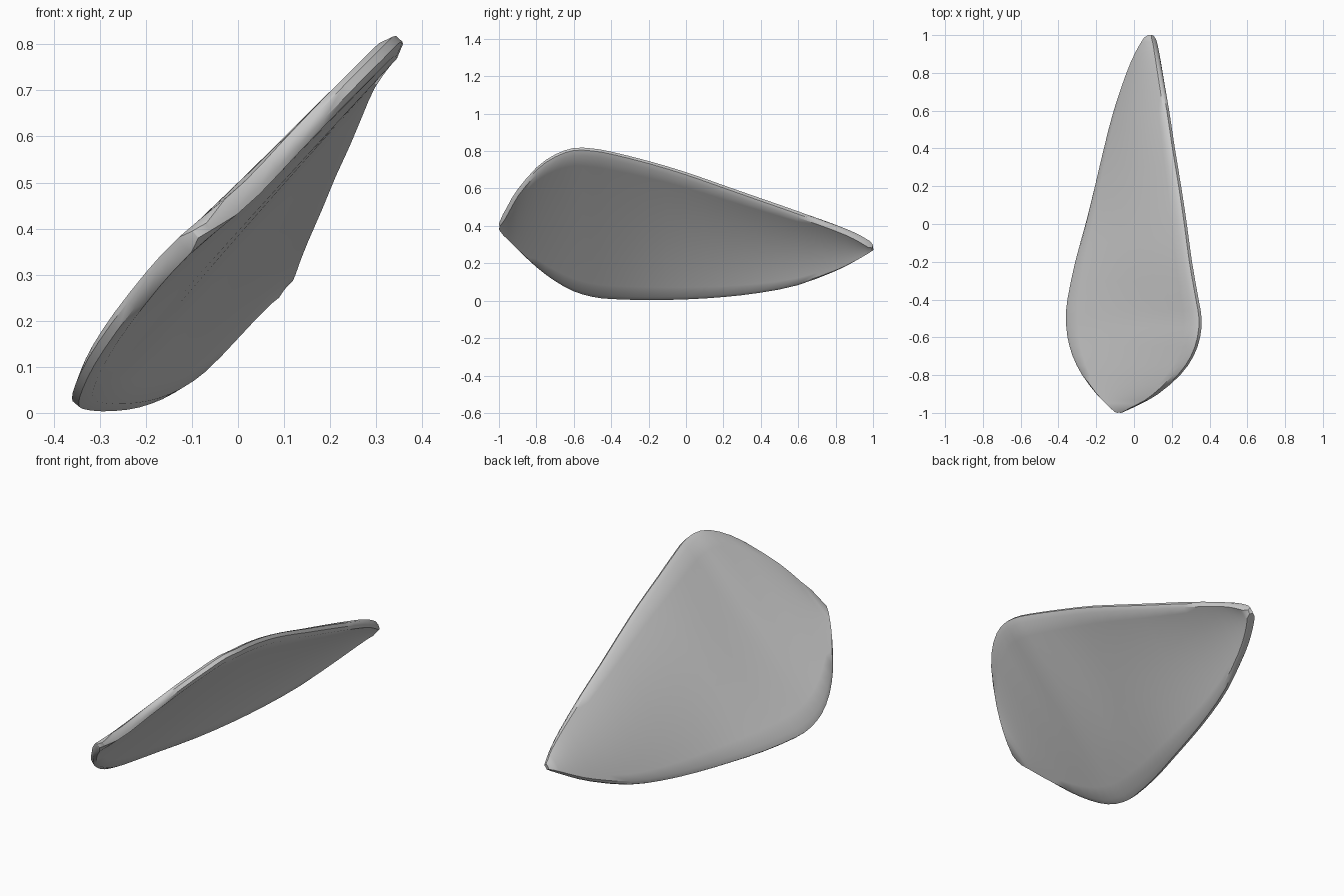
import bpy, math
from mathutils import Vector

if "Cube" in bpy.data.objects:
    bpy.data.objects.remove(bpy.data.objects["Cube"])

# sections along the blade: y, low edge x, z, high edge x, z
SECTIONS = [
    (-0.998, -0.10, 0.38, -0.055, 0.415), (-0.95, -0.15, 0.33, 0.045, 0.505),
    (-0.90, -0.20, 0.275, 0.13, 0.595), (-0.80, -0.275, 0.18, 0.245, 0.715),
    (-0.70, -0.325, 0.105, 0.315, 0.785), (-0.60, -0.352, 0.05, 0.35, 0.82),
    (-0.50, -0.36, 0.02, 0.358, 0.817), (-0.40, -0.352, 0.008, 0.342, 0.80),
    (-0.20, -0.31, 0.002, 0.307, 0.75), (0.0, -0.255, 0.005, 0.28, 0.69),
    (0.20, -0.205, 0.017, 0.25, 0.62), (0.40, -0.155, 0.04, 0.217, 0.55),
    (0.60, -0.10, 0.08, 0.187, 0.48), (0.80, -0.03, 0.155, 0.152, 0.405),
    (0.90, 0.015, 0.205, 0.133, 0.36), (0.96, 0.05, 0.24, 0.12, 0.325),
    (0.998, 0.078, 0.262, 0.107, 0.30)]
COLUMNS = [0, 0.03, 0.1, 0.2, 0.3, 0.4, 0.5, 0.6, 0.7, 0.8, 0.9, 0.97, 1]
THICK = 0.043


def smooth(rows):
    """Insert a curved in-between row after each row."""
    out = []
    for i in range(len(rows) - 1):
        p, a = rows[max(i - 1, 0)], rows[i]
        b, q = rows[i + 1], rows[min(i + 2, len(rows) - 1)]
        out.append(a)
        out.append([(9 * (m + n) - k - l) / 16 for k, m, n, l in zip(p, a, b, q)]
                   if 0 < i < len(rows) - 2 else [(m + n) / 2 for m, n in zip(a, b)])
    return out + [rows[-1]]


# middle surface: flat at the broad end, domed towards the tail
rows = smooth(SECTIONS)
verts, faces, rim = [], [], []
n = len(COLUMNS)
for i, (y, xl, zl, xr, zr) in enumerate(rows):
    low, high = Vector((xl + 0.007, y, zl + 0.007)), Vector((xr - 0.007, y, zr - 0.01))
    chord = high - low
    normal = Vector((-chord.z, 0, chord.x))
    bow = 0.005 + 0.05 * min(max((y + 0.4) / 1.0, 0), 1)
    for u in COLUMNS:
        if i in (0, len(rows) - 1) or u in (0, 1):
            rim.append(len(verts))
        verts.append(low + chord * u + normal * bow * 4 * u * (1 - u))
for i in range(len(rows) - 1):
    for j in range(n - 1):
        a = i * n + j
        faces.append((a, a + 1, a + n + 1, a + n))
mesh = bpy.data.meshes.new("curved_blade")
mesh.from_pydata(verts, [], faces)
# top side must face up
if mesh.polygons[n * 12].normal.z < 0:
    mesh.flip_normals()
blade = bpy.data.objects.new("curved_blade", mesh)
bpy.context.collection.objects.link(blade)
bpy.context.view_layer.objects.active = blade
blade.select_set(True)

# thickness, slimmer along the rim so that the edge is bevelled
body = blade.vertex_groups.new(name="body")
body.add(list(range(len(verts))), 1, 'REPLACE')
body.add(rim, 0.45, 'REPLACE')
solid = blade.modifiers.new("thickness", 'SOLIDIFY')
solid.thickness, solid.offset, solid.vertex_group = THICK, 0, "body"
bpy.ops.object.modifier_apply(modifier="thickness")
bpy.ops.object.shade_smooth_by_angle(angle=math.radians(40))

# plain grey
grey = bpy.data.materials.new("grey")
grey.diffuse_color = (0.6, 0.6, 0.6, 1)
grey.use_nodes = True
grey.node_tree.nodes["Principled BSDF"].inputs["Base Color"].default_value = grey.diffuse_color
blade.data.materials.append(grey)
